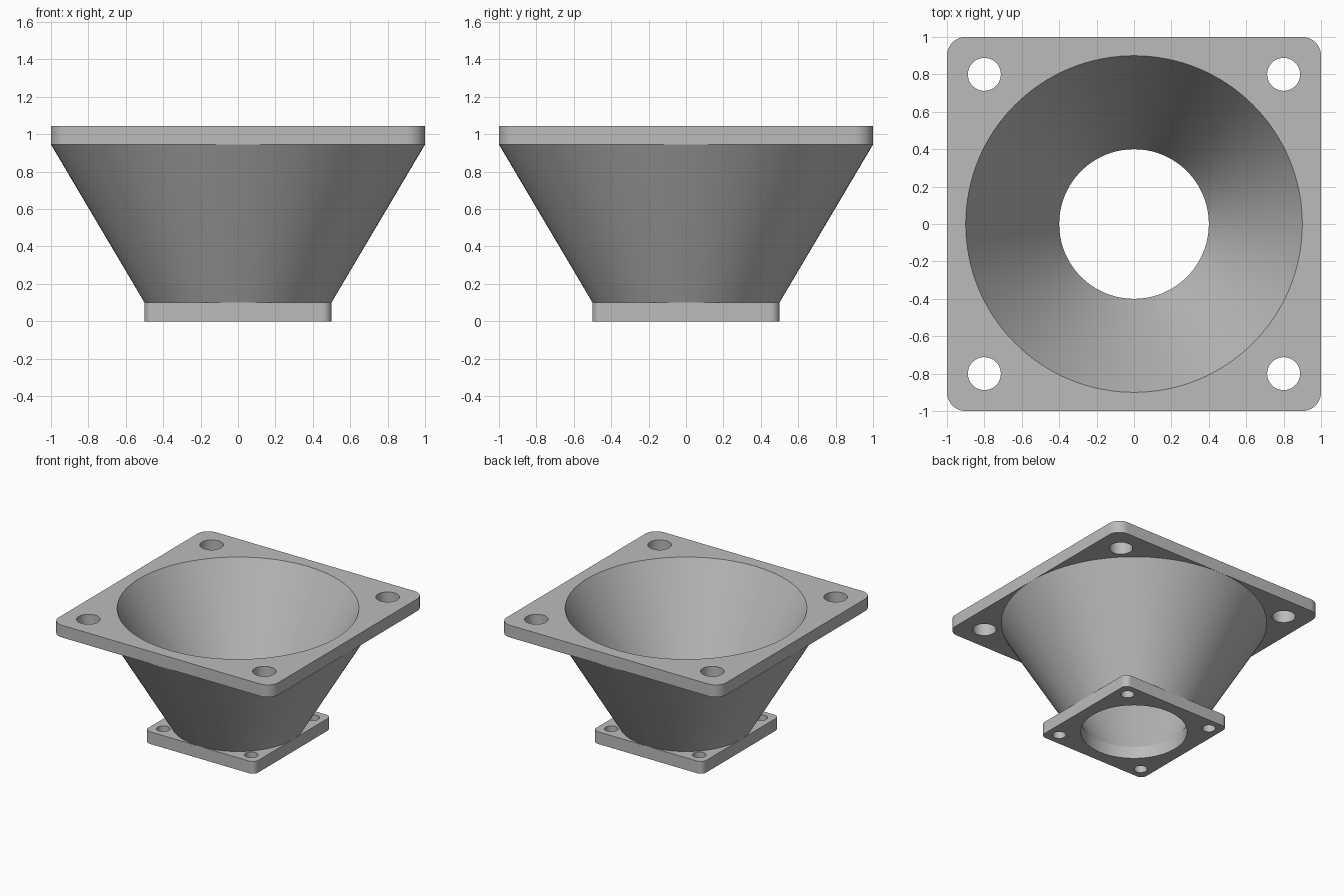
import bpy, bmesh, math

cube = bpy.data.objects.get("Cube")
if cube:
    bpy.data.objects.remove(cube, do_unlink=True)

grey = bpy.data.materials.new("plain grey")
grey.use_nodes = True
COLOUR = (0.5, 0.5, 0.5, 1)
grey.diffuse_color = COLOUR
grey.node_tree.nodes["Principled BSDF"].inputs["Base Color"].default_value = COLOUR

HEIGHT = 1.045
THICK = 0.1
ROUND = 128
NECK, MOUTH = 0.4, 0.9      # inner radii of the funnel


def inner_radius(z):
    """Straight neck through the base plate, then an even taper to the top."""
    t = max(0, (z - THICK) / (HEIGHT - THICK))
    return NECK + (MOUTH - NECK) * t


def circle(r, n, cx=0, cy=0):
    return [(cx + r * math.cos(math.tau * i / n),
             cy + r * math.sin(math.tau * i / n)) for i in range(n)]


def rounded_square(half, r, steps=12):
    c = half - r
    pts = []
    for k, (sx, sy) in enumerate([(1, 1), (-1, 1), (-1, -1), (1, -1)]):
        for i in range(steps + 1):
            a = (k + i / steps) * math.pi / 2
            pts.append((sx * c + r * math.cos(a), sy * c + r * math.sin(a)))
    return pts


def add_loop(bm, pts, z):
    vs = [bm.verts.new((x, y, z)) for x, y in pts]
    edges = [bm.edges.new((v, vs[(i + 1) % len(vs)])) for i, v in enumerate(vs)]
    return vs, edges


def wall(bm, low, high, flip=False):
    """Quads between two matching loops; flip makes the wall face inwards."""
    n = len(low)
    for i in range(n):
        j = (i + 1) % n
        quad = [low[i], low[j], high[j], high[i]]
        bm.faces.new(quad[::-1] if flip else quad)


def finish(bm, name):
    mesh = bpy.data.meshes.new(name)
    bm.to_mesh(mesh)
    bm.free()
    obj = bpy.data.objects.new(name, mesh)
    bpy.context.collection.objects.link(obj)
    mesh.materials.append(grey)
    bpy.ops.object.select_all(action='DESELECT')
    obj.select_set(True)
    bpy.context.view_layer.objects.active = obj
    bpy.ops.object.shade_smooth_by_angle(angle=math.radians(30))


def flange(name, half, corner, bolt_at, bolt_r, z0):
    """Square plate with rounded corners, a round opening and four bolt holes."""
    z1 = z0 + THICK
    bm = bmesh.new()
    square = rounded_square(half, corner)
    outlines = [(square, square, False),
                (circle(inner_radius(z0), ROUND), circle(inner_radius(z1), ROUND), True)]
    for sx in (-1, 1):
        for sy in (-1, 1):
            hole = circle(bolt_r, 48, sx * bolt_at, sy * bolt_at)
            outlines.append((hole, hole, True))
    bottom, top = [], []
    for low_pts, high_pts, flip in outlines:
        low, e0 = add_loop(bm, low_pts, z0)
        high, e1 = add_loop(bm, high_pts, z1)
        wall(bm, low, high, flip)
        bottom += e0
        top += e1
    for edges, up in ((bottom, -1), (top, 1)):
        bmesh.ops.triangle_fill(bm, edges=edges, use_beauty=True, normal=(0, 0, up))
    bmesh.ops.recalc_face_normals(bm, faces=bm.faces)
    finish(bm, name)


# Plates at the mouth and the neck
flange("top_flange", 1.0, 0.1, 0.8, 0.088, HEIGHT - THICK)
flange("bottom_flange", 0.5, 0.05, 0.4, 0.05, 0)

# Tapered shell between the plates
bm = bmesh.new()
z0, z1 = THICK, HEIGHT - THICK
for r0, r1, flip in ((0.5, 1.0, False), (inner_radius(z0), inner_radius(z1), True)):
    low, _ = add_loop(bm, circle(r0, ROUND), z0)
    high, _ = add_loop(bm, circle(r1, ROUND), z1)
    wall(bm, low, high, flip)
finish(bm, "funnel_shell")
